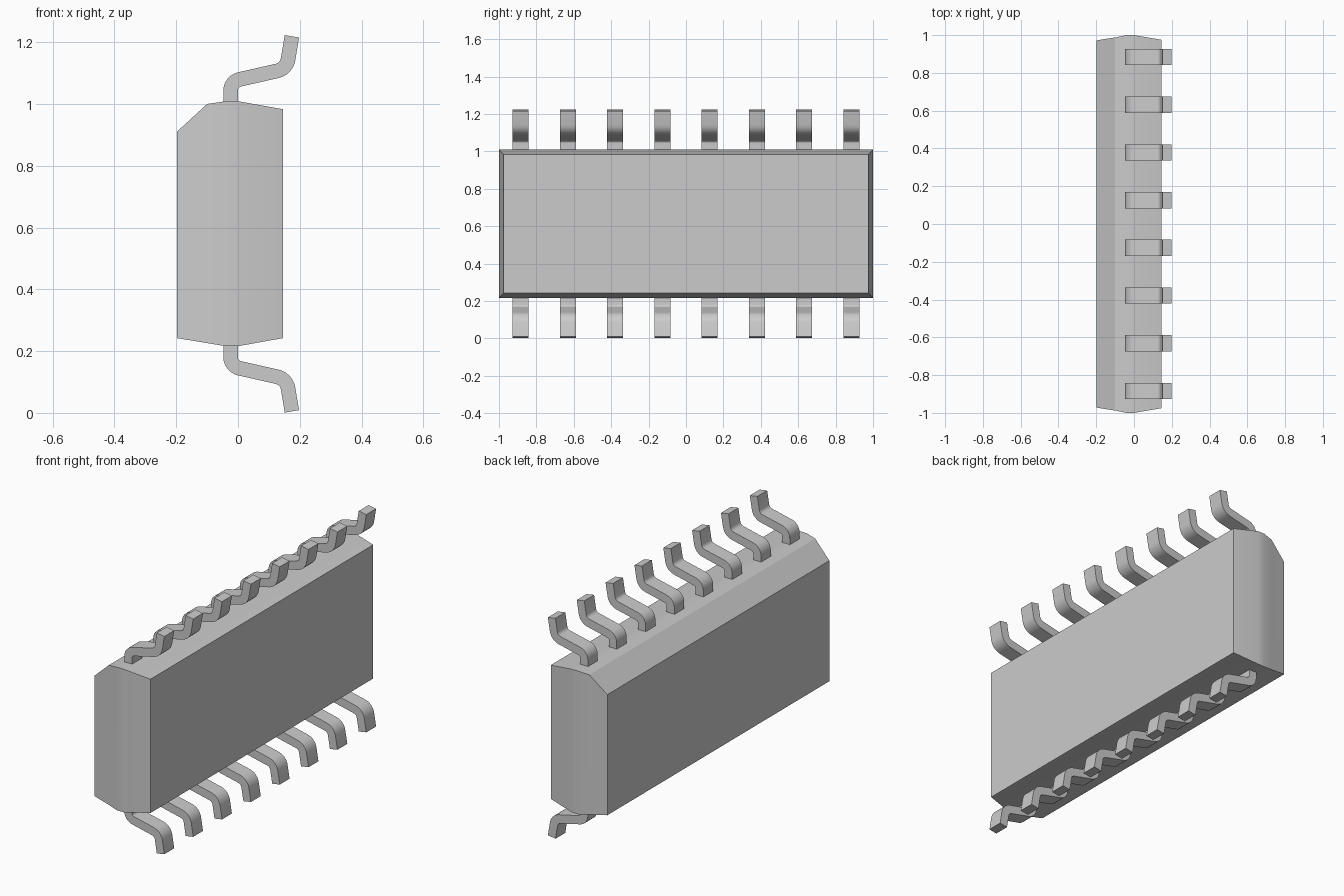
import bpy
import bmesh
from math import radians, tan
from mathutils import Vector

cube = bpy.data.objects.get("Cube")
if cube:
    bpy.data.objects.remove(cube)

grey = bpy.data.materials.new("plain grey")
grey.use_nodes = True
COLOUR = (0.6, 0.6, 0.6, 1)
grey.diffuse_color = COLOUR
grey.node_tree.nodes["Principled BSDF"].inputs["Base Color"].default_value = COLOUR

MID_Z = 0.612
LEAD_THICKNESS = 0.047
LEAD_WIDTH = 0.086
PITCH = 0.2525


def make_object(name, bm, angle):
    bmesh.ops.recalc_face_normals(bm, faces=bm.faces)
    mesh = bpy.data.meshes.new(name)
    bm.to_mesh(mesh)
    bm.free()
    mesh.materials.append(grey)
    obj = bpy.data.objects.new(name, mesh)
    bpy.context.collection.objects.link(obj)
    bpy.ops.object.select_all(action='DESELECT')
    obj.select_set(True)
    bpy.context.view_layer.objects.active = obj
    bpy.ops.object.shade_smooth_by_angle(angle=radians(angle))
    return obj


def loft(bm, rings):
    """Skin a row of equal rings and cap both ends."""
    rows = [[bm.verts.new(p) for p in ring] for ring in rings]
    for a, b in zip(rows, rows[1:]):
        for i in range(len(a)):
            j = (i + 1) % len(a)
            bm.faces.new((a[i], a[j], b[j], b[i]))
    bm.faces.new(rows[0])
    bm.faces.new(rows[-1])


def round_corner(prev, corner, nxt, radius, steps=6):
    """Points and normals along an arc that fillets one path corner."""
    d1, d2 = (corner - prev).normalized(), (nxt - corner).normalized()
    turn = d1.angle_signed(d2)
    n1 = Vector((-d1.y, d1.x))
    n2 = Vector((-d2.y, d2.x))
    side = 1 if d1.cross(d2) > 0 else -1
    centre = corner - d1 * radius * tan(abs(turn) / 2) + n1 * side * radius
    for i in range(steps + 1):
        n = n1.slerp(n2, i / steps)
        yield centre - n * side * radius, n


# Package body: slices along x, wider at the parting band, bevelled on one edge
body = bmesh.new()
rings = []
for x, half_y, low, high in (
    (-0.198, 0.972, 0.242, 0.91),
    (-0.1, 0.988, 0.226, 1.0),
    (-0.04, 1.0, 0.216, 1.009),
    (0.0, 1.0, 0.216, 1.009),
    (0.146, 0.975, 0.242, 0.983),
):
    rings.append([(x, -half_y, low), (x, half_y, low), (x, half_y, high), (x, -half_y, high)])
loft(body, rings)
make_object("package_body", body, 30)

# Gull-wing lead: a bent strip following a filleted centre line
path = [Vector(p) for p in ((-0.024, 0.98), (-0.024, 1.073), (0.157, 1.114), (0.1745, 1.219))]
start, end = (path[1] - path[0]).normalized(), (path[3] - path[2]).normalized()
line = [(path[0], Vector((-start.y, start.x)))]
line += round_corner(path[0], path[1], path[2], 0.037)
line += round_corner(path[1], path[2], path[3], 0.046)
line.append((path[3], Vector((-end.y, end.x))))


def make_lead(name, y, flip):
    bm = bmesh.new()
    rings = []
    for point, normal in line:
        ring = []
        for s, w in ((-1, -1), (1, -1), (1, 1), (-1, 1)):
            p = point + normal * s * LEAD_THICKNESS / 2
            z = 2 * MID_Z - p.y if flip else p.y
            ring.append((p.x, y + w * LEAD_WIDTH / 2, z))
        rings.append(ring)
    loft(bm, rings)
    make_object(name, bm, 30)


for i in range(8):
    y = (i - 3.5) * PITCH
    make_lead(f"upper_lead_{i + 1}", y, False)
    make_lead(f"lower_lead_{i + 1}", y, True)
